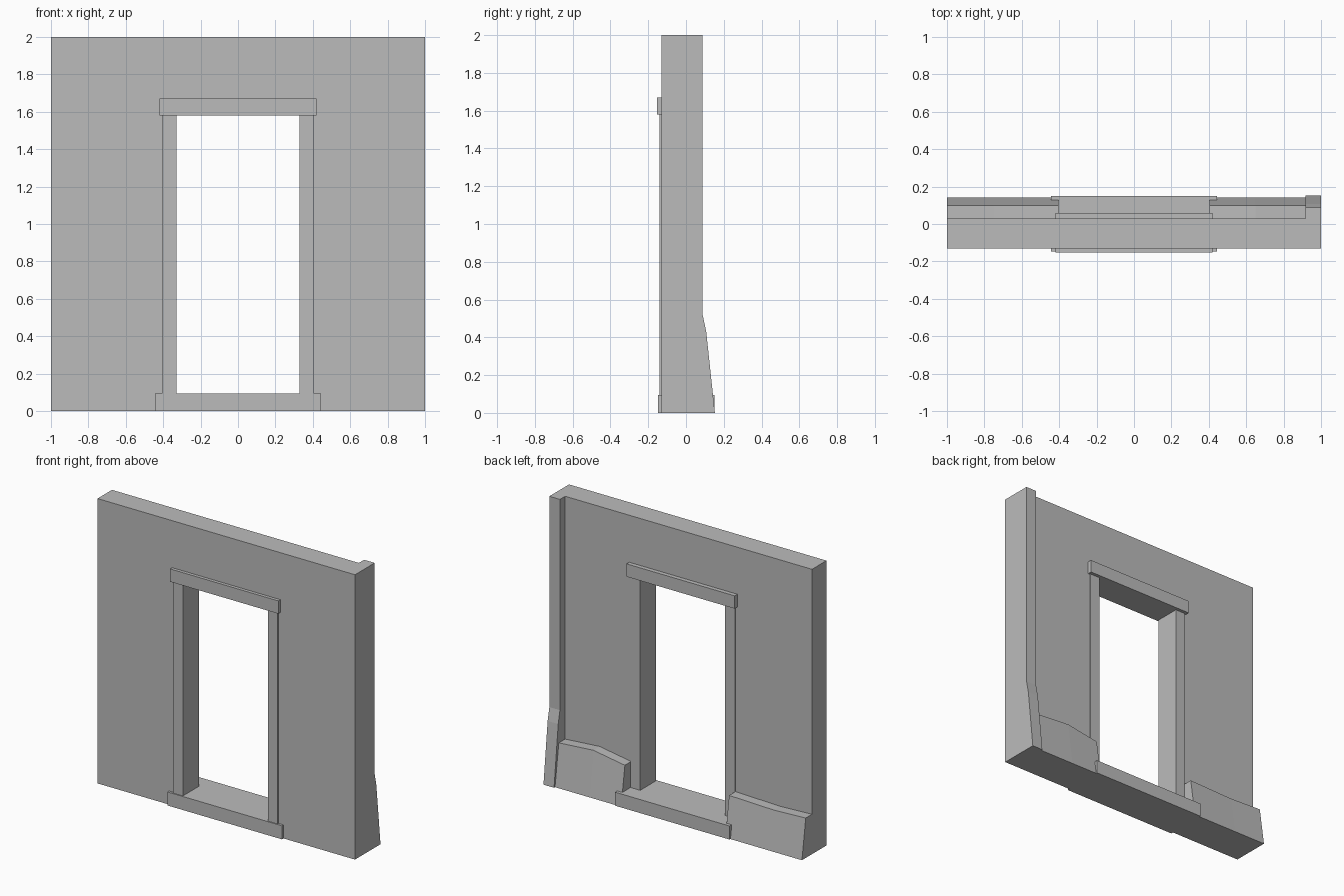
import bpy
import bmesh

cube = bpy.data.objects.get("Cube")
if cube:
    bpy.data.objects.remove(cube, do_unlink=True)

# One plain stone grey for everything
stone = bpy.data.materials.new("stone_grey")
stone.use_nodes = True
GREY = (0.5, 0.5, 0.5, 1.0)
stone.diffuse_color = GREY
stone.node_tree.nodes["Principled BSDF"].inputs["Base Color"].default_value = GREY


def loft(name, sections):
    """Skin a solid through matching rings of points and cap both ends."""
    bm = bmesh.new()
    rings = [[bm.verts.new(p) for p in ring] for ring in sections]
    for a, b in zip(rings, rings[1:]):
        for i in range(len(a)):
            j = (i + 1) % len(a)
            bm.faces.new((a[i], a[j], b[j], b[i]))
    bm.faces.new(rings[0])
    bm.faces.new(rings[-1])
    bmesh.ops.recalc_face_normals(bm, faces=bm.faces)
    mesh = bpy.data.meshes.new(name)
    bm.to_mesh(mesh)
    bm.free()
    mesh.materials.append(stone)
    obj = bpy.data.objects.new(name, mesh)
    bpy.context.collection.objects.link(obj)
    return obj


def box(name, x0, x1, y0, y1, z0, z1):
    ring = [(x0, z0), (x1, z0), (x1, z1), (x0, z1)]
    return loft(name, [[(x, y, z) for x, z in ring] for y in (y0, y1)])


FRONT, BACK = -0.13, 0.03
INNER, OUTER = 0.33, 0.405      # doorway half width, frame half width
SILL, HEAD = 0.095, 1.58        # doorway bottom and top

# Wall with the doorway left open
outline = [(-1, 0), (-INNER, 0), (-INNER, HEAD), (INNER, HEAD),
           (INNER, 0), (1, 0), (1, 2), (-1, 2)]
loft("wall", [[(x, y, z) for x, z in outline] for y in (FRONT, BACK)])

# Door surround: jambs, lintel and sill
for side, s in (("left", 1), ("right", -1)):
    xs = sorted((s * INNER, s * OUTER))
    box(side + "_jamb", *xs, FRONT - 0.01, BACK + 0.007, 0, HEAD)
box("lintel", -0.42, 0.42, -0.153, 0.06, HEAD, 1.67)
box("sill", -0.445, 0.445, -0.147, 0.151, 0, SILL)

# Corner pillar on the back, flaring out at its foot
pillar = [(FRONT, 0), (0.153, 0), (0.107, 0.43), (0.088, 0.52), (0.088, 2), (FRONT, 2)]
loft("corner_pillar", [[(x, y, z) for y, z in pillar] for x in (0.918, 1)])


# Sloped plinths on the back with slightly uneven tops
def plinth(name, tops):
    loft(name, [[(x, 0, 0), (x, 0.142, 0), (x, 0.1, h), (x, 0, h)] for x, h in tops])


plinth("left_plinth", [(OUTER, 0.275), (0.65, 0.315), (0.92, 0.295)])
plinth("right_plinth", [(-1, 0.28), (-0.75, 0.27), (-OUTER, 0.28)])
